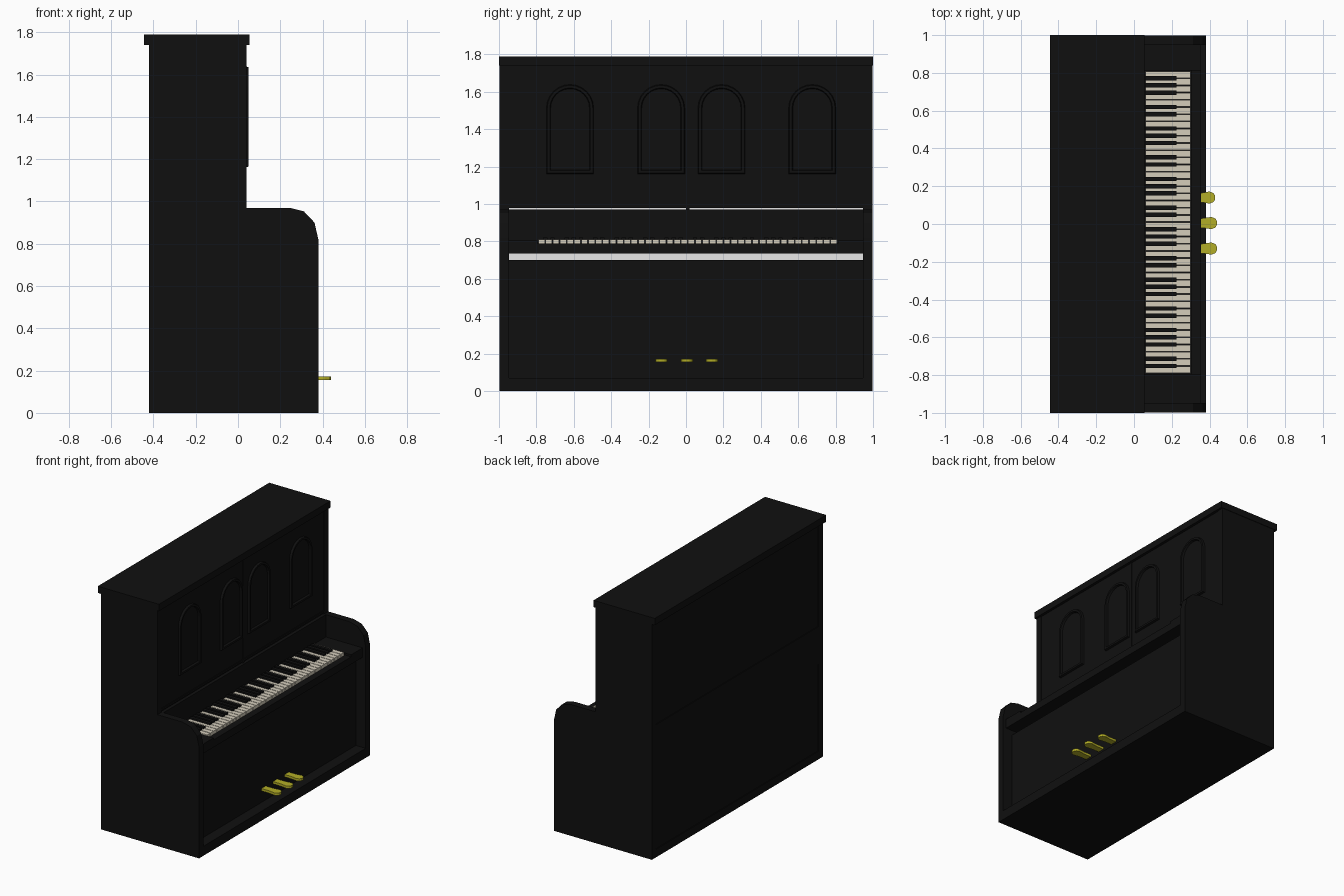
import bpy, bmesh, math

if "Cube" in bpy.data.objects:
    bpy.data.objects.remove(bpy.data.objects["Cube"])


def material(name, rgb):
    m = bpy.data.materials.new(name)
    m.diffuse_color = (*rgb, 1)
    m.use_nodes = True
    m.node_tree.nodes["Principled BSDF"].inputs["Base Color"].default_value = m.diffuse_color
    return m


BLACK = material("black lacquer", (0.005, 0.005, 0.005))
IVORY = material("ivory", (0.66, 0.61, 0.50))
BRASS = material("brass yellow", (0.45, 0.42, 0.02))
WHITE = material("white board", (1.0, 1.0, 1.0))


def finish(name, bm, mat):
    bmesh.ops.recalc_face_normals(bm, faces=bm.faces)
    me = bpy.data.meshes.new(name)
    bm.to_mesh(me)
    bm.free()
    me.materials.append(mat)
    ob = bpy.data.objects.new(name, me)
    bpy.context.collection.objects.link(ob)
    return ob


def add_box(bm, x, y, z):
    v = [bm.verts.new((a, b, c)) for a in x for b in y for c in z]
    for f in ((0, 1, 3, 2), (4, 6, 7, 5), (0, 4, 5, 1), (2, 3, 7, 6), (0, 2, 6, 4), (1, 5, 7, 3)):
        bm.faces.new([v[i] for i in f])


def boxes(name, mat, *dims):
    bm = bmesh.new()
    for d in dims:
        add_box(bm, *d)
    return finish(name, bm, mat)


def prism(name, mat, low, high):
    """Solid between two matching point loops."""
    bm = bmesh.new()
    a = [bm.verts.new(p) for p in low]
    b = [bm.verts.new(p) for p in high]
    bm.faces.new(a)
    bm.faces.new(b)
    for i in range(len(a)):
        j = (i + 1) % len(a)
        bm.faces.new((a[i], a[j], b[j], b[i]))
    return finish(name, bm, mat)


# side panels with rounded cheeks
side = [(-0.42, 0), (0.38, 0), (0.38, 0.82), (0.362, 0.90), (0.312, 0.953),
        (0.245, 0.97), (0.04, 0.97), (0.04, 1.74), (-0.42, 1.74)]
for tag, s in (("left", -1), ("right", 1)):
    prism(tag + "_side", BLACK, [(x, s * 0.947, z) for x, z in side],
          [(x, s * 0.997, z) for x, z in side])

# hollow case
W = (-0.947, 0.947)
boxes("lid", BLACK, ((-0.445, 0.055), (-1, 1), (1.74, 1.79)))
boxes("floor", BLACK, ((-0.42, 0.30), W, (0, 0.03)))
boxes("back_panel", BLACK, ((-0.415, -0.405), W, (0, 1.74)))
boxes("back_rails", BLACK, ((-0.42, -0.414), W, (0, 0.06)), ((-0.42, -0.414), W, (0.70, 0.98)))
boxes("inner_board", WHITE, ((-0.404, -0.40), W, (0.66, 1.02)))

# lower front
boxes("bottom_rail", BLACK, ((0.25, 0.38), W, (0, 0.07)))
boxes("lower_panel", BLACK, ((0.28, 0.30), W, (0.07, 0.70)))

# keyboard bed, slip, end blocks and fallboard
boxes("key_bed", BLACK, ((0.0, 0.355), W, (0.735, 0.775)))
boxes("key_slip", BLACK, ((0.305, 0.355), W, (0.775, 0.79)))
boxes("key_blocks", BLACK, ((0.05, 0.355), (W[0], -0.793), (0.775, 0.805)),
      ((0.05, 0.355), (0.813, W[1]), (0.775, 0.805)))
boxes("fallboard", BLACK, ((0.03, 0.055), W, (0.775, 0.97)))

# keys: six octaves of seven
TOP, STEP = 0.81, 1.6 / 42
whites, blacks = [], []
for k in range(42):
    y = TOP - k * STEP
    whites.append(((0.06, 0.30), (y - STEP + 0.002, y - 0.002), (0.775, 0.81)))
    if k % 7 in (1, 2, 3, 5, 6):
        blacks.append(((0.06, 0.225), (y - 0.0115, y + 0.0115), (0.78, 0.822)))
boxes("white_keys", IVORY, *whites)
boxes("black_keys", BLACK, *blacks)

# upper front: two panels, centre post, lower edge strip
boxes("upper_panels", BLACK, ((0.01, 0.035), (W[0], 0.0), (0.98, 1.74)),
      ((0.01, 0.035), (0.02, W[1]), (0.98, 1.74)))
boxes("centre_post", BLACK, ((0.01, 0.039), (0.0, 0.02), (0.97, 1.74)))
boxes("upper_strip", BLACK, ((0.03, 0.04), W, (0.98, 0.995)))


# arched mouldings
def arch(yc, half, bottom, top, x):
    pts = [(x, yc - half, bottom), (x, yc + half, bottom)]
    for i in range(13):
        a = math.pi * i / 12
        pts.append((x, yc + half * math.cos(a), top - half + half * math.sin(a)))
    return pts


for n, yc in enumerate((-0.62, -0.133, 0.19, 0.675)):
    bm = bmesh.new()
    loops = [[bm.verts.new(p) for p in arch(yc, h, b, t, x)] for h, b, t, x in (
        (0.127, 1.16, 1.64, 0.033), (0.122, 1.165, 1.635, 0.05),
        (0.108, 1.179, 1.621, 0.05), (0.103, 1.184, 1.616, 0.033))]
    for a, b in zip(loops, loops[1:] + loops[:1]):
        for i in range(len(a)):
            j = (i + 1) % len(a)
            bm.faces.new((a[i], a[j], b[j], b[i]))
    finish("arch_moulding_%d" % (n + 1), bm, BLACK)

# pedals with rounded tips
for n, yc in enumerate((-0.13, 0.005, 0.14)):
    tip = 0.43 if n == 2 else 0.44
    out = [(0.28, yc - 0.025), (0.36, yc - 0.025), (tip - 0.03, yc - 0.032)]
    out += [(tip - 0.02 + 0.02 * math.cos(a), yc + 0.028 * math.sin(a))
            for a in [math.pi * (i / 6 - 0.5) for i in range(7)]]
    out += [(tip - 0.03, yc + 0.032), (0.36, yc + 0.025), (0.28, yc + 0.025)]
    prism("pedal_%d" % (n + 1), BRASS, [(x, y, 0.155) for x, y in out],
          [(x, y, 0.173) for x, y in out])
